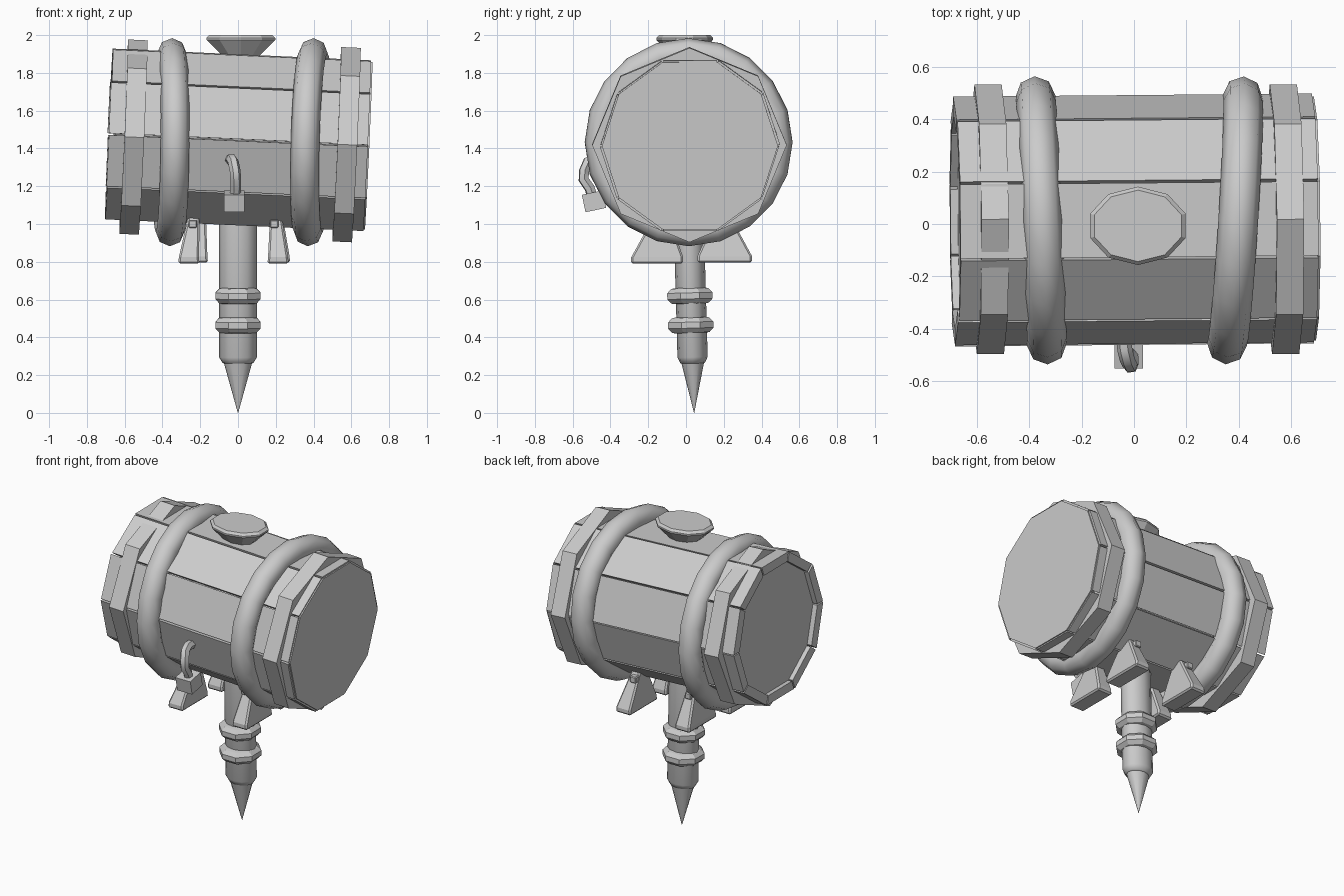
import bpy, bmesh, math, random
from mathutils import Matrix, Vector

if "Cube" in bpy.data.objects:
    bpy.data.objects.remove(bpy.data.objects["Cube"])

random.seed(4)
R = math.radians


def rot(deg, axis):
    return Matrix.Rotation(R(deg), 4, axis)


def move(x, y, z):
    return Matrix.Translation((x, y, z))


def loft(name, rings, matrix, smooth=0, bevel=0):
    """Skin a list of equal-length point rings and cap both ends."""
    bm = bmesh.new()
    vs = [[bm.verts.new(p) for p in ring] for ring in rings]
    n = len(vs[0])
    for a, b in zip(vs, vs[1:]):
        for i in range(n):
            j = (i + 1) % n
            bm.faces.new((a[i], a[j], b[j], b[i]))
    bm.faces.new(vs[0][::-1])
    bm.faces.new(vs[-1])
    bm.transform(matrix)
    bmesh.ops.recalc_face_normals(bm, faces=bm.faces)
    me = bpy.data.meshes.new(name)
    bm.to_mesh(me)
    bm.free()
    ob = bpy.data.objects.new(name, me)
    bpy.context.collection.objects.link(ob)
    bpy.ops.object.select_all(action='DESELECT')
    bpy.context.view_layer.objects.active = ob
    ob.select_set(True)
    if smooth:
        bpy.ops.object.shade_smooth_by_angle(angle=R(smooth))
    if bevel:
        m = ob.modifiers.new("bevel", 'BEVEL')
        m.width, m.segments = bevel, 1
    return ob


def lathe(name, profile, n, matrix, phase=0, smooth=0):
    rings = [[(r * math.cos(R(phase) + 2 * math.pi * i / n),
               r * math.sin(R(phase) + 2 * math.pi * i / n), h) for i in range(n)]
             for r, h in profile]
    return loft(name, rings, matrix, smooth)


def rect(x0, x1, y0, y1, z):
    return [(x0, y0, z), (x1, y0, z), (x1, y1, z), (x0, y1, z)]


# Slightly tilted barrel frame, with local z running along the barrel
tilt = rot(2.6, 'Y') @ rot(0.5, 'Z')
barrel = move(0, .015, 1.445) @ tilt @ rot(90, 'Y')

# Barrel core: recessed left end, flush disc on the right end
lathe("barrel_core", [(.42, -.655), (.42, .68), (.466, .682), (.466, .692)], 10, barrel, 18)

# Ten staves with small gaps
for k in range(10):
    half, ro, ri = R(17.4), .475 + random.uniform(-.004, .003), .413
    a = R(36 * k)
    cross = [(ri, -half), (ro, -half), (ro, half), (ri, half)]
    left, right = -.683 - random.uniform(0, .006), .684
    loft("stave", [[(r * math.cos(a + t), r * math.sin(a + t), h) for r, t in cross]
                   for h in (left, right)], barrel)

# Octagonal end bands
for x, z in ((-.553, 1.46), (.575, 1.42)):
    lathe("end_band", [(.515, -.052), (.515, .052)], 8,
          move(x, .018, z) @ tilt @ rot(90, 'Y'))

# Thick rounded hoops
for x, yaw, lean in ((-.355, 2.6, .6), (.385, -3.6, 1.6)):
    bpy.ops.mesh.primitive_torus_add(major_radius=.475, minor_radius=.076,
                                     major_segments=20, minor_segments=8)
    hoop = bpy.context.object
    hoop.name = "hoop"
    hoop.matrix_world = move(x, .014, 1.433) @ rot(yaw, 'Z') @ rot(lean, 'Y') @ rot(90, 'Y')
    bpy.ops.object.shade_smooth_by_angle(angle=R(60))

# Top plug, a flared ten-sided funnel shape
lathe("top_plug", [(.07, 1.86), (.192, 1.975), (.192, 1.985), (.175, 2.0)], 10,
      move(.015, -.007, 0) @ Matrix.Diagonal((1, .78, 1, 1)), 18, 0)

# Handle with pointed end, leaning slightly towards the front
lean = move(0, .043, 0) @ rot(1.6, 'X')
lathe("handle", [(.001, 0), (.074, .262), (.082, .265), (.1, .295), (.1, 1.05)], 12,
      lean @ Matrix.Diagonal((1, .8, 1, 1)), 0, 40)
for z in (.465, .62):
    lathe("handle_collar", [(.09, z - .042), (.108, z - .038), (.13, z - .016), (.13, z + .016),
                            (.108, z + .038), (.09, z + .042)], 8, lean @ move(0, -.005, 0), 22.5)

# Four wedge feet under the barrel, each with a small peg
for bx, tx, side in ((-.26, -.232, -1), (.212, .2, -1), (-.215, -.2, 1), (.22, .205, 1)):
    if side < 0:
        y0, y1, ty, z0 = -.29, -.015, -.13, .79
    else:
        y0, y1, ty, z0 = .06, .35, .195, .795
    loft("wedge_foot", [rect(bx - .056, bx + .056, y0, y1, z0),
                        rect(bx - .053, bx + .053, y0, y1, z0 + .034),
                        rect(tx - .03, tx + .03, ty - .035, ty + .035, 1.05)],
         Matrix(), 0, .01)
    py, px = ty + side * .055, tx - .008
    loft("foot_peg", [rect(px - .022, px + .022, py - .03, py + .03, z) for z in (.98, 1.022)],
         Matrix(), 0, .005)

# Hanging block and its curved hook on the front
loft("hook_block", [rect(-.055, .055, -.056, .056, z) for z in (-.047, .047)],
     move(-.02, -.487, 1.12) @ rot(12, 'X'))
cu = bpy.data.curves.new("hook", 'CURVE')
cu.dimensions = '3D'
cu.bevel_depth, cu.bevel_resolution, cu.use_fill_caps = .029, 1, True
sp = cu.splines.new('POLY')
path = [(-.015, -.495, 1.14), (-.012, -.51, 1.19), (-.012, -.542, 1.235),
        (-.015, -.54, 1.28), (-.025, -.52, 1.33), (-.035, -.48, 1.345), (-.04, -.43, 1.34)]
sp.points.add(len(path) - 1)
for p, co in zip(sp.points, path):
    p.co = (*co, 1)
hook = bpy.data.objects.new("hook", cu)
bpy.context.collection.objects.link(hook)
bpy.ops.object.select_all(action='DESELECT')
bpy.context.view_layer.objects.active = hook
hook.select_set(True)
bpy.ops.object.convert(target='MESH')
bpy.ops.object.shade_smooth_by_angle(angle=R(50))
